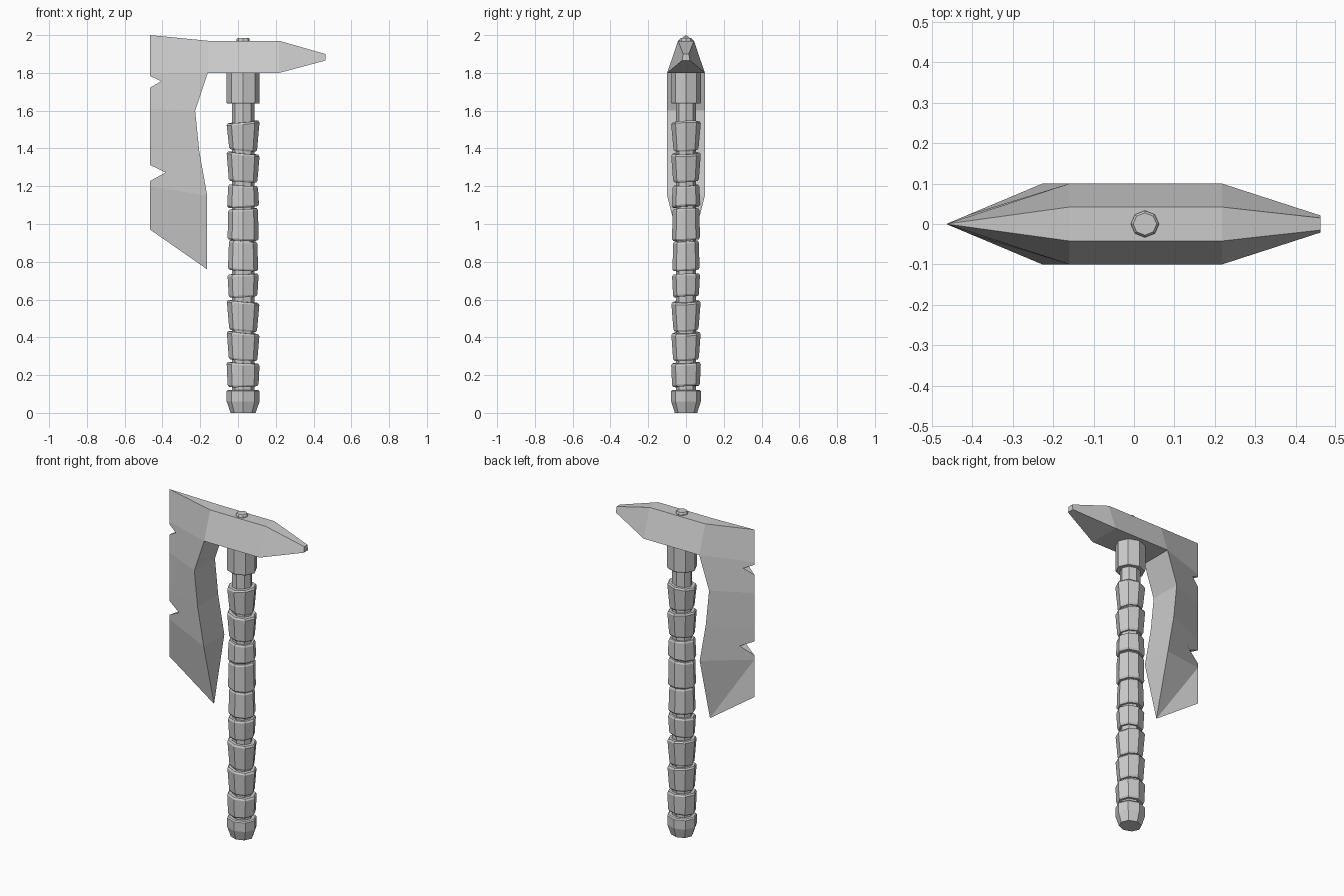
import bpy, bmesh, math

if "Cube" in bpy.data.objects:
    bpy.data.objects.remove(bpy.data.objects["Cube"])

HX = 0.027          # handle axis
SIDES = 8


def finish(name, bm):
    bmesh.ops.recalc_face_normals(bm, faces=bm.faces)
    me = bpy.data.meshes.new(name)
    bm.to_mesh(me)
    bm.free()
    ob = bpy.data.objects.new(name, me)
    bpy.context.collection.objects.link(ob)
    return ob


def turned(name, rings, squash=0.9):
    """Octagonal solid from rings of (z, radius, x tilt, y tilt)."""
    bm = bmesh.new()
    loops = []
    for z, r, tx, ty in rings:
        loop = []
        for i in range(SIDES):
            a = 2 * math.pi * i / SIDES
            x, y = r * math.cos(a), r * squash * math.sin(a)
            loop.append(bm.verts.new((HX + x, y, z + tx * x + ty * y)))
        loops.append(loop)
    for lo, hi in zip(loops, loops[1:]):
        for i in range(SIDES):
            j = (i + 1) % SIDES
            bm.faces.new((lo[i], lo[j], hi[j], hi[i]))
    bm.faces.new(loops[0])
    bm.faces.new(loops[-1])
    return finish(name, bm)


# Axe head: blade rows (back x, back z, half thickness, cutting edge z)
EDGE_X = -0.465
rows = [(-0.16, 1.97, 0.042, 2.0), (-0.16, 1.80, 0.1, 1.80),
        (-0.227, 1.60, 0.1, 1.61), (-0.205, 1.385, 0.1, 1.38),
        (-0.163, 1.15, 0.1, 1.20), (-0.163, 0.76, 0.0, 0.97)]
bm = bmesh.new()
edge = [bm.verts.new((EDGE_X, 0, r[3])) for r in rows]
left = [bm.verts.new((x, -w, z)) for x, z, w, _ in rows]
right = [bm.verts.new((x, w, z)) for x, z, w, _ in rows[:-1]] + [left[-1]]
for i in range(len(rows) - 1):
    bm.faces.new((edge[i], edge[i + 1], left[i + 1], left[i]))
    bm.faces.new((edge[i], right[i], right[i + 1], edge[i + 1]))
    if 0 < i < len(rows) - 2:
        bm.faces.new((left[i], left[i + 1], right[i + 1], right[i]))
bm.faces.new((left[-2], left[-1], right[-2]))
bm.faces.new((edge[0], left[0], right[0]))
# Eye block and spike, continued from the blade's first two rows
prev = [left[0], right[0], right[1], left[1]]
for x, zt, wt, zb, wb in [(0.218, 1.97, 0.042, 1.80, 0.1),
                          (0.462, 1.90, 0.015, 1.865, 0.021)]:
    cur = [bm.verts.new((x, y, z)) for y, z in
           [(-wt, zt), (wt, zt), (wb, zb), (-wb, zb)]]
    for i in range(4):
        j = (i + 1) % 4
        bm.faces.new((prev[i], prev[j], cur[j], cur[i]))
    prev = cur
bm.faces.new(prev)
head = finish("axe_head", bm)

# Notches chipped out of the cutting edge
for k, (zt, zm, zb, xi) in enumerate([(1.783, 1.756, 1.722, -0.406),
                                      (1.312, 1.273, 1.228, -0.383)]):
    bm = bmesh.new()
    s = 2  # extend the wedge outside the blade
    xo = xi + (EDGE_X - xi) * s
    pts = [(xi, zm), (xo, zm + (zt - zm) * s), (xo, zm + (zb - zm) * s)]
    f = bm.faces.new([bm.verts.new((x, -0.2, z)) for x, z in pts])
    ext = bmesh.ops.extrude_face_region(bm, geom=[f])["geom"]
    bmesh.ops.translate(bm, vec=(0, 0.4, 0),
                        verts=[v for v in ext if isinstance(v, bmesh.types.BMVert)])
    cutter = finish(f"notch_cutter_{k}", bm)
    cutter.hide_render = True
    cutter.hide_viewport = True
    mod = head.modifiers.new("notch", "BOOLEAN")
    mod.operation = "DIFFERENCE"
    mod.solver = "EXACT"
    mod.object = cutter

# Handle core, collar, pommel and top pin
turned("handle_core", [(0.06, 0.06, 0, 0), (1.82, 0.06, 0, 0)])
turned("collar", [(1.637, 0.085, 0, 0), (1.645, 0.088, 0, 0), (1.81, 0.088, 0, 0)])
turned("pommel", [(0, 0.066, 0, 0), (0.06, 0.087, 0, 0),
                  (0.115, 0.087, 0, 0), (0.122, 0.08, 0, 0)])
turned("top_pin", [(1.95, 0.035, 0, 0), (1.978, 0.035, 0, 0), (1.986, 0.029, 0, 0)], 0.95)

# Grip wraps: bottom z, top z, bottom radius, top radius, tilts of bottom and top
wraps = [(0.14, 0.265, 0.082, 0.087, 0.03, -0.06),
         (0.28, 0.425, 0.076, 0.086, -0.06, -0.1),
         (0.435, 0.59, 0.074, 0.086, -0.08, -0.1),
         (0.615, 0.735, 0.076, 0.082, 0.05, 0.03),
         (0.755, 0.91, 0.08, 0.075, -0.05, -0.06),
         (0.915, 1.08, 0.082, 0.079, -0.04, 0.05),
         (1.09, 1.205, 0.084, 0.079, 0.06, -0.06),
         (1.225, 1.375, 0.076, 0.087, -0.06, -0.1),
         (1.39, 1.54, 0.074, 0.087, -0.1, 0.09)]
for n, (z0, z1, r0, r1, t0, t1) in enumerate(wraps):
    turned(f"grip_wrap_{n + 1}", [(z0, r0 * 0.92, t0, 0.06), (z0 + 0.01, r0, t0, 0.06),
                                  (z1 - 0.01, r1, t1, 0.04), (z1, r1 * 0.92, t1, 0.04)])
